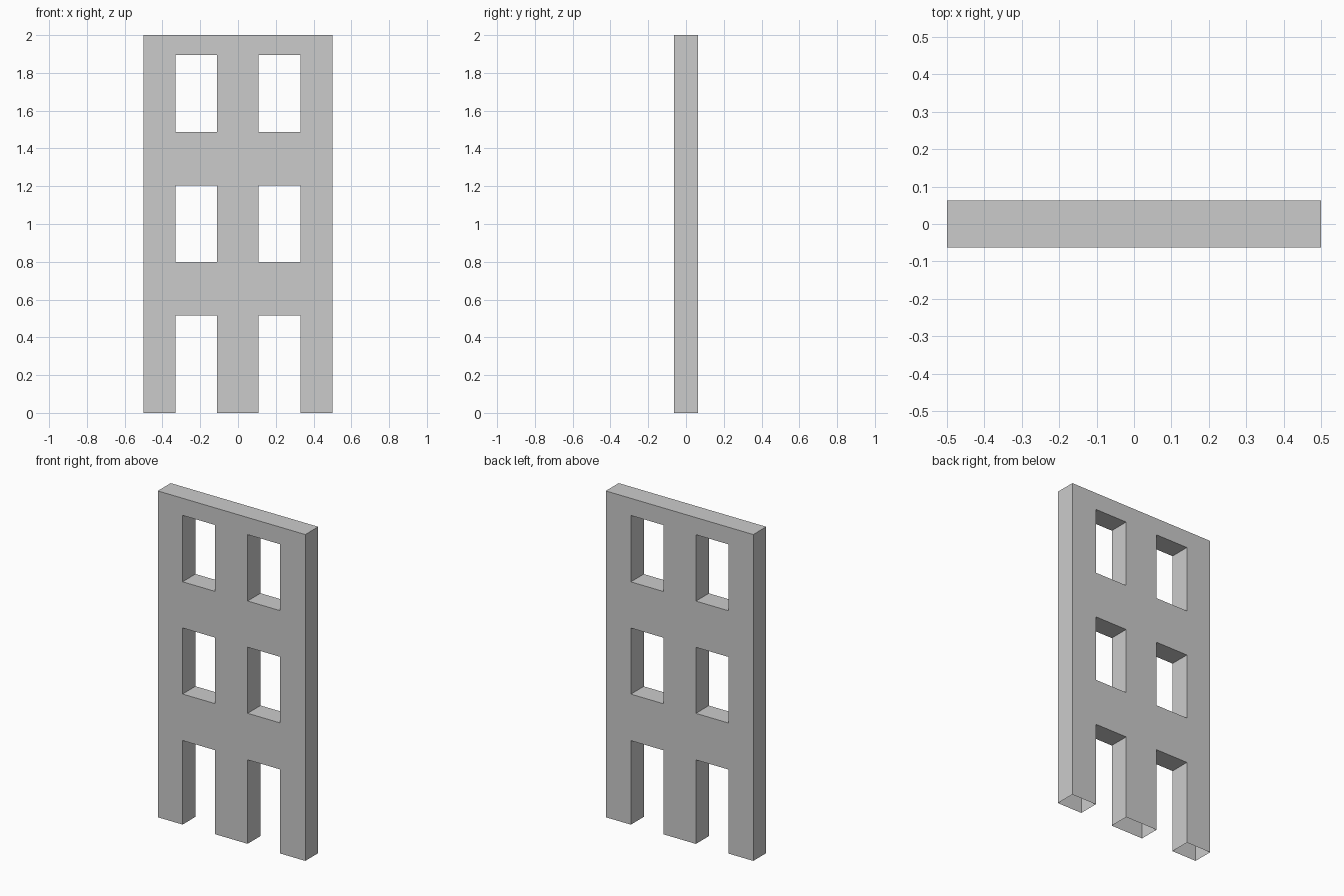
import bpy, bmesh

if "Cube" in bpy.data.objects:
    bpy.data.objects.remove(bpy.data.objects["Cube"])

# Grid lines of the facade: openings lie between piers and floor bands
XS = [-0.5, -0.332, -0.111, 0.109, 0.33, 0.5]
ZS = [0.0, 0.515, 0.80, 1.205, 1.488, 1.895, 2.0]
HALF = 0.0625

bm = bmesh.new()

# Front sheet: wall cells, leaving window and doorway cells out
for i in range(len(XS) - 1):
    for k in range(len(ZS) - 1):
        if i % 2 == 1 and k % 2 == 0:
            continue
        corners = ((XS[i], ZS[k]), (XS[i + 1], ZS[k]),
                   (XS[i + 1], ZS[k + 1]), (XS[i], ZS[k + 1]))
        bm.faces.new([bm.verts.new((x, -HALF, z)) for x, z in corners])
bmesh.ops.remove_doubles(bm, verts=bm.verts[:], dist=1e-4)

# Thickness: keep the front sheet, extrude a copy to the back
ext = bmesh.ops.extrude_face_region(bm, geom=bm.faces[:], use_keep_orig=True)
moved = [g for g in ext["geom"] if isinstance(g, bmesh.types.BMVert)]
bmesh.ops.translate(bm, verts=moved, vec=(0, 2 * HALF, 0))
bmesh.ops.recalc_face_normals(bm, faces=bm.faces[:])

# The feet of the piers are open underneath
feet = [f for f in bm.faces if all(v.co.z < 1e-4 for v in f.verts)]
bmesh.ops.delete(bm, geom=feet, context='FACES')

mesh = bpy.data.meshes.new("facade_wall")
bm.to_mesh(mesh)
bm.free()

grey = bpy.data.materials.new("light_grey")
grey.diffuse_color = (0.6, 0.6, 0.6, 1)
grey.use_nodes = True
grey.node_tree.nodes["Principled BSDF"].inputs["Base Color"].default_value = grey.diffuse_color
mesh.materials.append(grey)
wall = bpy.data.objects.new("facade_wall", mesh)
bpy.context.collection.objects.link(wall)
